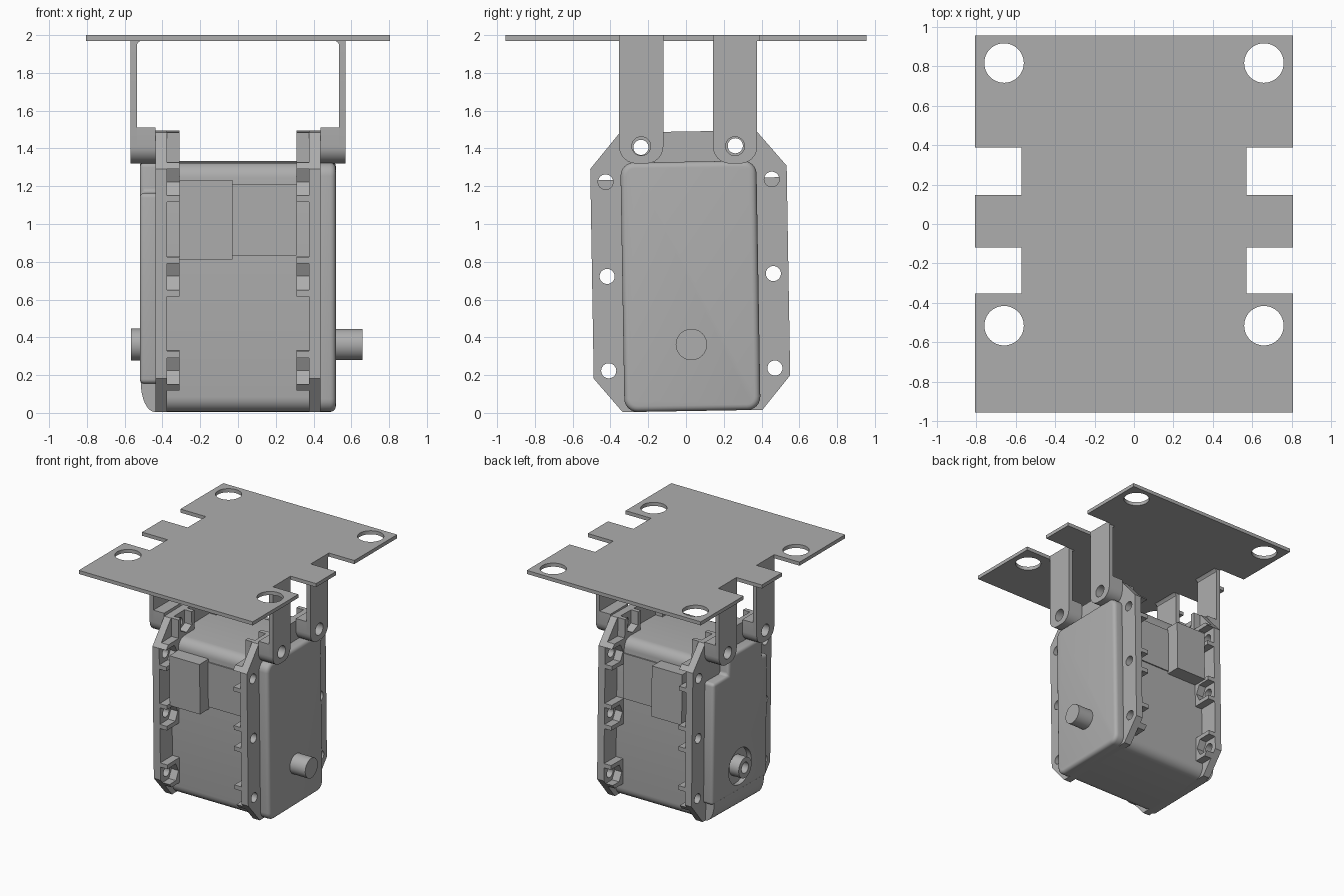
import bpy, bmesh, math
from mathutils import Matrix, Vector

cube = bpy.data.objects.get("Cube")
if cube:
    bpy.data.objects.remove(cube, do_unlink=True)

grey = bpy.data.materials.new("plain grey")
grey.use_nodes = True
grey.diffuse_color = (0.42, 0.42, 0.42, 1)
grey.node_tree.nodes["Principled BSDF"].inputs["Base Color"].default_value = grey.diffuse_color

# The motor sits slightly tilted in its bracket
PIVOT = Vector((0, 0, 0.73))
TILT = (Matrix.Translation(PIVOT + Vector((0, 0.0225, 0)))
        @ Matrix.Rotation(0.0167, 4, 'X') @ Matrix.Translation(-PIVOT))


def prism(name, pts, axis, a, b):
    """Extrude a 2D outline along an axis from a to b."""
    place = {'x': lambda p, h: (h, p[0], p[1]),
             'y': lambda p, h: (p[0], h, p[1]),
             'z': lambda p, h: (p[0], p[1], h)}[axis]
    bm = bmesh.new()
    face = bm.faces.new([bm.verts.new(place(p, a)) for p in pts])
    ext = bmesh.ops.extrude_face_region(bm, geom=[face])
    moved = [v for v in ext["geom"] if isinstance(v, bmesh.types.BMVert)]
    bmesh.ops.translate(bm, verts=moved, vec=place((0, 0), b - a))
    bmesh.ops.recalc_face_normals(bm, faces=bm.faces)
    mesh = bpy.data.meshes.new(name)
    bm.to_mesh(mesh)
    bm.free()
    mesh.materials.append(grey)
    obj = bpy.data.objects.new(name, mesh)
    bpy.context.collection.objects.link(obj)
    return obj


def circle(u, v, r, n=32):
    return [(u + r * math.cos(i * math.tau / n), v + r * math.sin(i * math.tau / n))
            for i in range(n)]


def rounded(u0, u1, v0, v1, r, rtop=None, n=6):
    """Rectangle outline with rounded corners; rtop overrides the upper two."""
    rt = r if rtop is None else rtop
    pts = []
    corners = [(u1, v1, rt, -1, -1), (u0, v1, rt, 1, -1), (u0, v0, r, 1, 1), (u1, v0, r, -1, 1)]
    for k, (u, v, c, su, sv) in enumerate(corners):
        if c == 0:
            pts.append((u, v))
            continue
        for i in range(n + 1):
            t = (k + i / n) * math.pi / 2
            pts.append((u + su * c + c * math.cos(t), v + sv * c + c * math.sin(t)))
    return pts


def box(u0, u1, v0, v1):
    return [(u0, v0), (u1, v0), (u1, v1), (u0, v1)]


def modify(obj, kind, **settings):
    bpy.ops.object.select_all(action='DESELECT')
    bpy.context.view_layer.objects.active = obj
    obj.select_set(True)
    mod = obj.modifiers.new(kind.lower(), kind)
    for key, value in settings.items():
        setattr(mod, key, value)
    bpy.ops.object.modifier_apply(modifier=mod.name)


def cut(obj, cutter, operation='DIFFERENCE'):
    modify(obj, 'BOOLEAN', object=cutter, operation=operation, solver='EXACT')
    bpy.data.objects.remove(cutter, do_unlink=True)


def finish(obj, tilted=True):
    if tilted:
        obj.data.transform(TILT)
    bpy.ops.object.select_all(action='DESELECT')
    bpy.context.view_layer.objects.active = obj
    obj.select_set(True)
    bpy.ops.object.shade_smooth_by_angle(angle=math.radians(32))


# Motor housing
finish(prism("motor_body", rounded(-0.36, 0.36, 0.01, 1.33, 0.08), 'x', -0.39, 0.39))

# Side flanges with screw holes and open nut holders
half = [(0.36, 1.49), (0.52, 1.3), (0.52, 0.19), (0.37, 0.01)]
outline = half + [(-y, z) for y, z in reversed(half)]
holder = [(0.08, 0.105), (0.08, 0.07), (-0.03, 0.07), (-0.065, 0), (-0.03, -0.07),
          (0.08, -0.07), (0.08, -0.105), (-0.1, -0.105), (-0.1, 0.105)]
side_spots = [(d * 0.44, z, d) for d in (-1, 1) for z in (0.23, 0.73, 1.23)]
top_spots = [(d * 0.25, 1.41, 0) for d in (-1, 1)]

for s, side in ((1, "left"), (-1, "right")):
    flange = prism(side + "_flange", outline, 'x', s * 0.375, s * 0.437)
    for y, z, d in side_spots + top_spots:
        cut(flange, prism("hole_cutter", circle(y, z, 0.04), 'x', s * 0.3, s * 0.6))
    finish(flange)
    for y, z, d in side_spots + top_spots:
        if d:
            pts = [(y + d * r, z + t) for r, t in holder]
        else:
            pts = [(y + t, z + r) for r, t in holder]
        nut = prism(side + "_nut_holder", pts, 'x', s * 0.31, s * 0.377)
        cut(nut, prism("trim_cutter", outline, 'x', s * 0.2, s * 0.5), 'INTERSECT')
        finish(nut)

# Front and back connector blocks
for d, side in ((-1, "front"), (1, "back")):
    finish(prism(side + "_connector", box(-0.31, -0.03, 0.82, 1.24), 'y', d * 0.3, d * 0.48))
    finish(prism(side + "_connector_base", box(-0.03, 0.31, 0.84, 1.215), 'y', d * 0.3, d * 0.37))

# Left cover and its output shaft
cover = prism("left_cover", rounded(-0.36, 0.36, 0.01, 1.33, 0.07), 'x', 0.39, 0.518)
modify(cover, 'BEVEL', width=0.03, segments=4, limit_method='ANGLE', angle_limit=0.8)
finish(cover)
finish(prism("output_shaft", circle(0, 0.362, 0.083), 'x', 0.5, 0.66))

# Right cover: stepped upper corners, curved foot, dished seat for the hub
steps = [(-0.36, 0.16), (0.36, 0.16), (0.36, 1.17), (0.16, 1.17), (0.16, 1.33),
         (-0.29, 1.33), (-0.29, 1.17), (-0.36, 1.17)]
cover = prism("right_cover", steps, 'x', -0.39, -0.52)
modify(cover, 'BEVEL', width=0.025, segments=4, limit_method='ANGLE', angle_limit=0.8)
cut(cover, prism("seat_cutter", circle(0, 0.362, 0.15), 'x', -0.48, -0.6))
finish(cover)
arc = [(-0.44 - 0.075 * math.cos(i * math.pi / 16), 0.17 - 0.16 * math.sin(i * math.pi / 16))
       for i in range(9)]
finish(prism("right_cover_foot", arc + [(-0.39, 0.01), (-0.39, 0.17)], 'y', -0.33, 0.33))
hub = prism("right_hub", circle(0, 0.362, 0.085), 'x', -0.46, -0.567)
cut(hub, prism("bore_cutter", circle(0, 0.362, 0.045), 'x', -0.5, -0.7))
finish(hub)

# Mounting plate with four holes and edge notches
plate = prism("mounting_plate", box(-0.805, 0.805, -0.955, 0.955), 'z', 1.97, 2.0)
for s in (-1, 1):
    for y in (-0.515, 0.815):
        cut(plate, prism("hole_cutter", circle(s * 0.658, y, 0.1, 48), 'z', 1.9, 2.1))
    for y0, y1 in ((-0.352, -0.118), (0.148, 0.388)):
        lo, hi = sorted((s * 0.57, s * 0.9))
        cut(plate, prism("notch_cutter", box(lo, hi, y0, y1), 'z', 1.9, 2.1))
finish(plate, False)

# Bracket arms with thick rounded feet
for s, side in ((1, "left"), (-1, "right")):
    for y, end in ((-0.237, "front"), (0.26, "back")):
        y0, y1 = y - 0.117, y + 0.117
        name = side + "_" + end + "_bracket_"
        arm = prism(name + "arm", rounded(y0, y1, 1.32, 1.99, 0.09, 0), 'x', s * 0.535, s * 0.57)
        foot = prism(name + "foot", rounded(y0, y1, 1.32, 1.51, 0.09, 0), 'x', s * 0.437, s * 0.536)
        for part in (arm, foot):
            cut(part, prism("hole_cutter", circle(y, 1.412, 0.05), 'x', s * 0.4, s * 0.6))
            finish(part, False)
        bend = [(s * 0.54, 1.94), (s * 0.54, 1.975), (s * 0.505, 1.975), (s * 0.528, 1.962)]
        finish(prism(name + "bend", bend, 'y', y0, y1), False)
